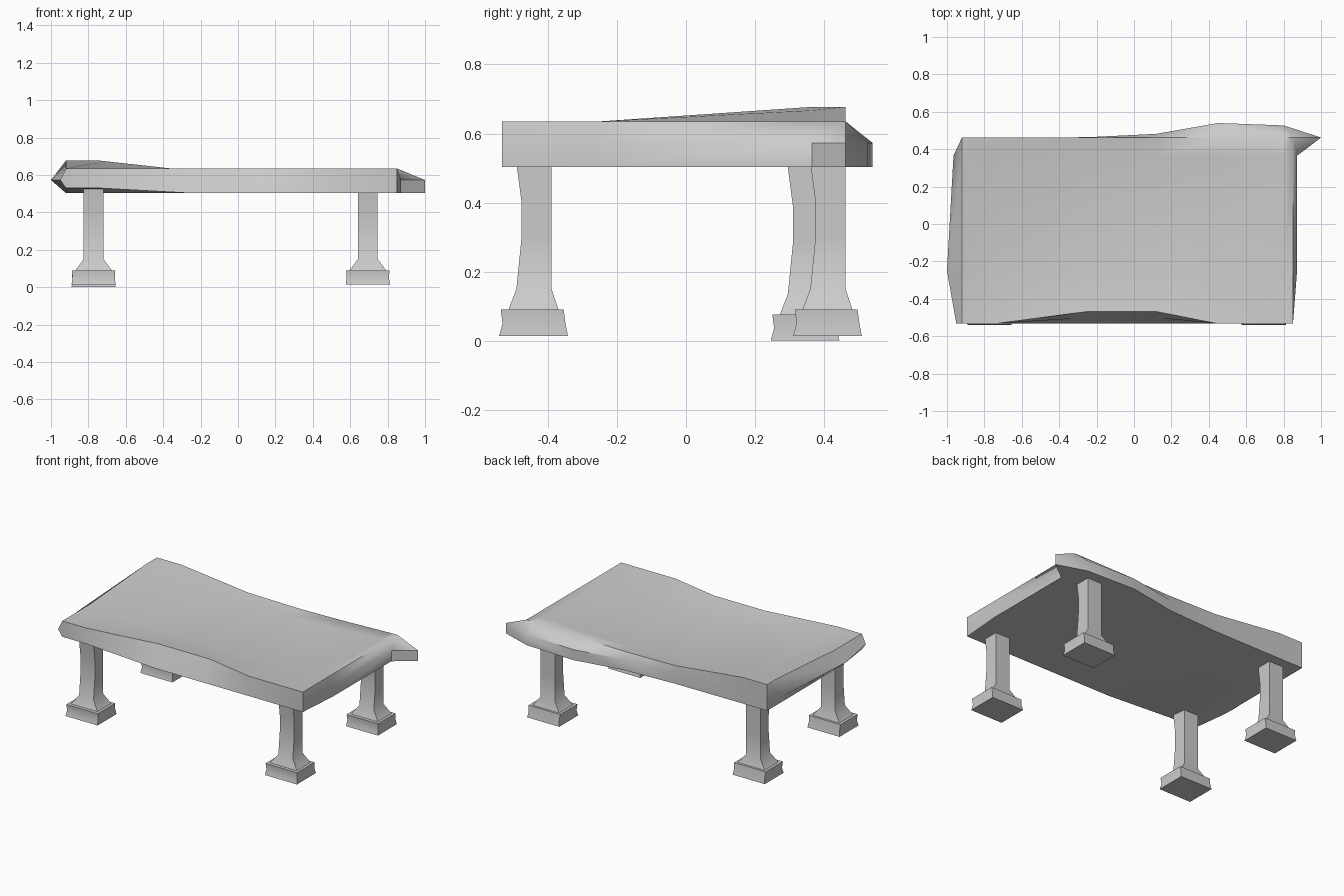
import bpy, bmesh

if "Cube" in bpy.data.objects:
    bpy.data.objects.remove(bpy.data.objects["Cube"])

def finish(bm, name):
    bmesh.ops.recalc_face_normals(bm, faces=bm.faces[:])
    me = bpy.data.meshes.new(name)
    bm.to_mesh(me)
    bm.free()
    ob = bpy.data.objects.new(name, me)
    bpy.context.collection.objects.link(ob)
    bpy.ops.object.select_all(action='DESELECT')
    bpy.context.view_layer.objects.active = ob
    ob.select_set(True)
    bpy.ops.object.shade_smooth_by_angle(angle=0.8)
    return ob

# Tabletop: a box lattice whose edges are hewn unevenly, with a worn hollow on top
XS = [-0.92, -0.74, -0.25, 0.12, 0.45, 0.80, 0.85]
YS = [-0.533, -0.25, 0.365, 0.462]
ZS = [0.503, 0.573, 0.635]
LEFT = [-0.95, -1.0, -0.965, -0.92]                      # middle layer bulge
RIGHT = [0.85, 0.872, 0.872, 1.0]                        # lower layers flare
FRONT = [0, 0, 0.065, 0.065, 0, 0, 0]                    # top layer recess
BACK = [0.462, 0.462, 0.464, 0.482, 0.54, 0.527, 0.462]  # lower layers flare
TOP = [[0, 0, 0, 0, 0, 0, 0],                            # height change per row
       [0, -0.035, -0.035, -0.035, -0.03, -0.01, 0],
       [0.042, 0.032, -0.02, -0.03, -0.025, -0.005, 0],
       [0.042, 0.042, -0.012, -0.018, -0.012, 0, 0]]
NX, NY, NZ = len(XS), len(YS), len(ZS)

def place(i, j, k):
    x, y, z = XS[i], YS[j], ZS[k]
    if i == 0 and k == 1:
        x = LEFT[j]
    if i == NX - 1 and k < 2:
        x = RIGHT[j]
    if j == 0:
        y += FRONT[i] * k / 2
    if j == NY - 1 and k < 2:
        y = BACK[i]
    if k == 2:
        z += TOP[j][i]
    if k == 0 and i < 2 and j == 0:     # lifted underside, front left
        z += 0.027
    return x, y, z

bm = bmesh.new()
cache = {}
def v(i, j, k):
    if (i, j, k) not in cache:
        cache[i, j, k] = bm.verts.new(place(i, j, k))
    return cache[i, j, k]

for i in range(NX - 1):
    for j in range(NY - 1):
        for k in (0, NZ - 1):
            bm.faces.new([v(i, j, k), v(i+1, j, k), v(i+1, j+1, k), v(i, j+1, k)])
    for k in range(NZ - 1):
        for j in (0, NY - 1):
            bm.faces.new([v(i, j, k), v(i+1, j, k), v(i+1, j, k+1), v(i, j, k+1)])
for j in range(NY - 1):
    for k in range(NZ - 1):
        for i in (0, NX - 1):
            bm.faces.new([v(i, j, k), v(i, j+1, k), v(i, j+1, k+1), v(i, j, k+1)])
finish(bm, "tabletop")

# Legs: lofted rectangles (z, half width, front y, back y)
RINGS = [(0.014, 0.118, -0.1, 0.099), (0.05, 0.113, -0.09, 0.092),
         (0.09, 0.116, -0.095, 0.087), (0.09, 0.098, -0.073, 0.072),
         (0.15, 0.053, -0.05, 0.052), (0.30, 0.053, -0.035, 0.052),
         (0.40, 0.053, -0.035, 0.052), (0.53, 0.053, -0.052, 0.052)]

def leg(name, cx, cy, dz=0.0):
    bm = bmesh.new()
    loops = [[bm.verts.new((cx + sx * w, cy + y, z + dz))
              for sx, y in ((-1, y0), (1, y0), (1, y1), (-1, y1))]
             for z, w, y0, y1 in RINGS]
    for a, b in zip(loops, loops[1:]):
        for n in range(4):
            m = (n + 1) % 4
            bm.faces.new([a[n], a[m], b[m], b[n]])
    bm.faces.new(loops[0])
    bm.faces.new(loops[-1])
    finish(bm, name)

leg("front_left_leg", -0.772, -0.441)
leg("front_right_leg", 0.694, -0.441)
leg("back_left_leg", -0.772, 0.345, -0.014)
leg("back_right_leg", 0.694, 0.41)
